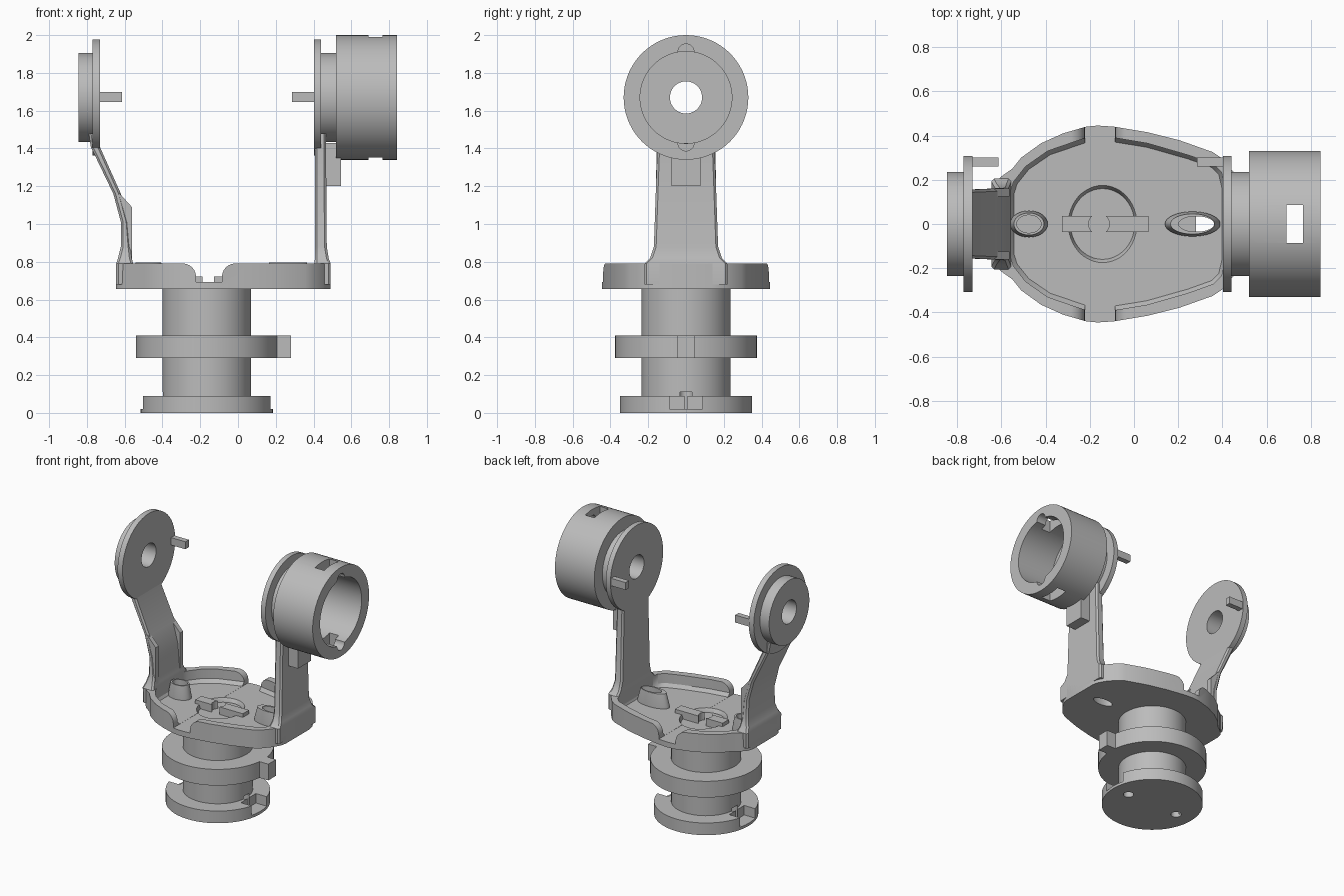
import bpy, bmesh, math
from mathutils import Matrix, Vector

if "Cube" in bpy.data.objects:
    bpy.data.objects.remove(bpy.data.objects["Cube"])

grey = bpy.data.materials.new("grey_plastic")
grey.diffuse_color = (0.5, 0.5, 0.5, 1)
grey.use_nodes = True
grey.node_tree.nodes["Principled BSDF"].inputs["Base Color"].default_value = grey.diffuse_color
CX, CZ = -0.165, 1.67          # shaft axis x, ring axis z


def finish(name, bm):
    bmesh.ops.recalc_face_normals(bm, faces=bm.faces)
    me = bpy.data.meshes.new(name)
    bm.to_mesh(me)
    bm.free()
    me.materials.append(grey)
    ob = bpy.data.objects.new(name, me)
    bpy.context.collection.objects.link(ob)
    return ob


def loft(name, rings, closed=False):
    """Skin equal-length rings of points; cap the ends unless closed."""
    bm = bmesh.new()
    vs = [[bm.verts.new(p) for p in r] for r in rings]
    n = len(vs[0])
    pairs = list(zip(vs, vs[1:])) + ([(vs[-1], vs[0])] if closed else [])
    for a, b in pairs:
        for i in range(n):
            j = (i + 1) % n
            bm.faces.new((a[i], a[j], b[j], b[i]))
    if not closed:
        bm.faces.new(vs[0])
        bm.faces.new(vs[-1])
    return finish(name, bm)


def box(name, x0, x1, y0, y1, z0, z1):
    return loft(name, [[(x0, y0, z), (x1, y0, z), (x1, y1, z), (x0, y1, z)] for z in (z0, z1)])


def oval(name, cx, cy, levels, n=48):
    """Stacked ellipses: levels of (z, rx, ry)."""
    return loft(name, [[(cx + rx * math.cos(2 * math.pi * i / n), cy + ry * math.sin(2 * math.pi * i / n), z)
                        for i in range(n)] for z, rx, ry in levels])


def ring_x(name, profile, n=72, cz=CZ, closed=True):
    """Revolve (x, r) points around the sideways axis."""
    return loft(name, [[(x, r * math.cos(2 * math.pi * i / n), cz + r * math.sin(2 * math.pi * i / n))
                        for i in range(n)] for x, r in profile], closed)


def prism_z(name, pts, z0, z1):
    return loft(name, [[(x, y, z) for x, y in pts] for z in (z0, z1)])


def prism_y(name, pts, y0, y1):
    return loft(name, [[(x, y, z) for x, z in pts] for y in (y0, y1)])


def cut(ob, *cutters):
    bpy.context.view_layer.objects.active = ob
    for c in cutters:
        m = ob.modifiers.new("cut", 'BOOLEAN')
        m.operation, m.solver, m.object = 'DIFFERENCE', 'EXACT', c
        bpy.ops.object.modifier_apply(modifier=m.name)
        bpy.data.objects.remove(c)


def mirrored(half):
    """Close an outline given for y > 0, running left to right."""
    return half + [(x, -y) for x, y in reversed(half)]


# Shaft with base disc and keyed flange
shaft = oval("shaft", CX, 0, [(0.05, .235, .235), (0.666, .235, .235)], 64)
base = oval("base_disc", CX, 0, [(0, .35, .35), (0.09, .35, .35)], 64)
oval("shaft_flange", CX, 0, [(0.29, .375, .375), (0.41, .375, .375)], 64)
box("flange_key", 0.15, 0.28, -.045, .045, 0.29, 0.41)
for s in (-1, 1):
    hx = CX + s * 0.215
    for part in (shaft, base):
        cut(part, oval("bolt_hole", hx, 0, [(-.05, .036, .036), (0.11, .036, .036)], 24))
    a, b = sorted((CX + s * 0.25, CX + s * 0.4))
    cut(base, box("nut_slot", a, b, -.088, .088, 0.02, 0.12))

# Tray: outer outline, hollowed, with a gap in the front and back walls
outer = mirrored([(-.645, .14), (-.635, .175), (-.60, .215), (-.55, .25), (-.51, .30), (-.42, .365), (-.32, .41),
                  (-.216, .44), (-.165, .445), (-.09, .44), (.06, .415), (.207, .378), (.356, .325), (.40, .295),
                  (.45, .235), (.48, .185), (.49, .14)])
inner = mirrored([(-.56, .14), (-.545, .19), (-.49, .26), (-.39, .33), (-.216, .39), (-.09, .39), (.06, .365),
                  (.25, .31), (.36, .27), (.395, .235), (.41, .17)])
tray = prism_z("tray", outer, 0.655, 0.79)
floor = [(x * .97, y * .95) for x, y in inner]
cut(tray, loft("hollow", [[(x, y, 0.695) for x, y in floor], [(x, y, 0.72) for x, y in inner],
                          [(x, y, 0.85) for x, y in inner]]))
arc = [(math.cos(t * math.pi / 12), math.sin(t * math.pi / 12)) for t in range(7)]
gap = [(-.222, .694), (-.085, .694)]
gap += [(-.015 - .07 * c, .72 + .071 * s) for c, s in arc] + [(-.015, .85), (-.292, .85)]
gap += [(-.292 + .07 * c, .72 + .071 * s) for c, s in reversed(arc)]
cut(tray, prism_y("wall_gap", gap, -.6, .6))
cut(tray, oval("recess", -.142, 0, [(.6, .145, .16), (.67, .145, .16), (.70, .157, .178)]))

# Hollow oval bosses on the tray floor
for cx, bx, by, tx, ty, hx, rx, ry in ((-.475, .085, .06, .068, .05, -.475, .055, .04),
                                      (.265, .125, .056, .1, .046, .282, .08, .035)):
    boss = oval("boss", cx, 0, [(.68, bx, by), (.71, bx, by), (.797, tx, ty)])
    for part in (tray, boss):
        cut(part, oval("boss_hole", hx, 0, [(.6, rx, ry), (.9, rx, ry)]))

# Two latch bars with hollowed facing ends
for x0, x1 in ((-.325, -.187), (-.13, .065)):
    bar = box("latch_bar", x0, x1, -.036, .036, .66, .722)
    cut(bar, oval("bar_scoop", -.158, 0, [(.6, .047, .047), (.8, .047, .047)], 32))


# Arms: rounded rectangular sections (z, left x, right x, half width)
def arm(name, sections):
    c = 0.012
    loft(name, [[(a, -w + c, z), (a + c, -w, z), (b - c, -w, z), (b, -w + c, z),
                 (b, w - c, z), (b - c, w, z), (a + c, w, z), (a, w - c, z)] for z, a, b, w in sections])


arm("left_arm", [(.68, -.645, -.555, .20), (.79, -.645, -.555, .205), (.82, -.635, -.563, .185),
                 (.88, -.62, -.57, .165), (1.01, -.62, -.58, .163), (1.16, -.66, -.62, .16),
                 (1.41, -.78, -.732, .155), (1.48, -.79, -.732, .15)])
arm("right_arm", [(.68, .405, .49, .22), (.79, .405, .49, .22), (.82, .407, .48, .19),
                  (.88, .407, .47, .17), (1.40, .407, .466, .152), (1.48, .407, .466, .15)])
for s in (-1, 1):
    y0, y1 = sorted((s * .125, s * .16))
    prism_y("arm_rib", [(-.60, .80), (-.562, .80), (-.562, 1.09), (-.63, 1.165), (-.64, 1.12), (-.60, 1.0)], y0, y1)
box("arm_tab", 0.455, 0.545, -.077, .077, 1.20, 1.43)

# Pivot rings on both sides, each a wide disc with a narrower hub
ring_x("left_pivot", [(-.845, .085), (-.845, .235), (-.77, .235), (-.77, .308), (-.73, .308), (-.73, .085)])
ring_x("right_pivot", [(.403, .085), (.403, .308), (.44, .308), (.44, .235), (.535, .235), (.535, .085)])
box("left_pin", -.74, -.613, .26, .30, 1.645, 1.70)
box("right_pin", .285, .41, .26, .30, 1.645, 1.70)

# Open cup with side windows and key grooves in the rim
cup = ring_x("cup", [(.52, .22), (.52, .33), (.842, .33), (.842, .243), (.534, .243), (.534, .22)])
cut(cup, box("window", .69, .765, -.085, .085, 1.2, 2.2))
for s in (-1, 1):
    cut(cup, ring_x("groove", [(.70, .043), (.9, .043)], 32, CZ + s * .24, False))

# Smooth the round surfaces and keep crisp edges
for ob in bpy.context.scene.objects:
    for p in ob.data.polygons:
        p.use_smooth = True
    ob.data.set_sharp_from_angle(angle=math.radians(30))
